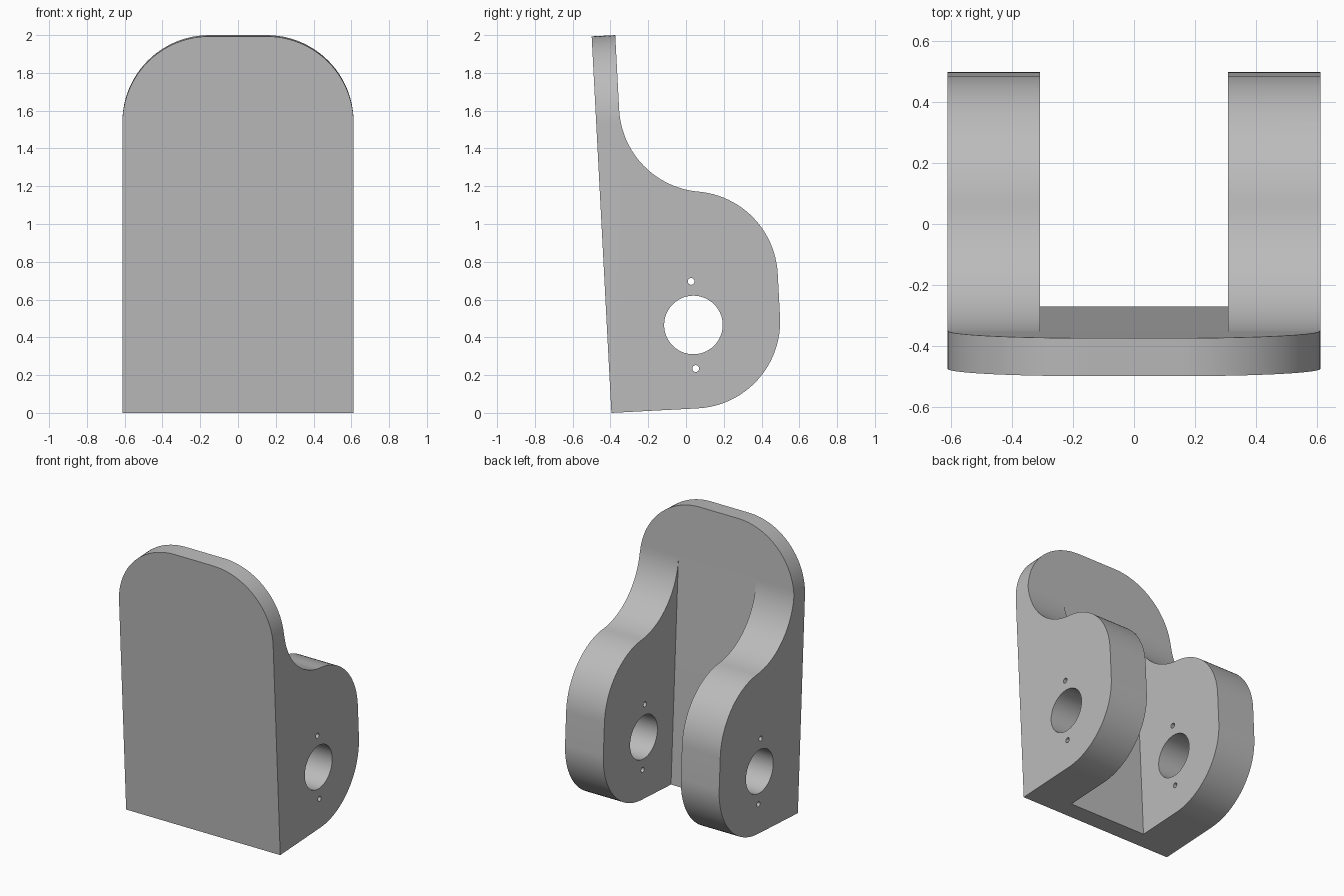
import bpy, bmesh, math
from mathutils import Vector

cube = bpy.data.objects.get("Cube")
if cube:
    bpy.data.objects.remove(cube, do_unlink=True)

HALF_W, HEIGHT, THICK = 0.612, 1.996, 0.125   # back plate
SLOT = 0.308                                  # half gap between the two lugs
DEPTH, R = 0.918, 0.46                        # lug reach and shared corner radius
LUG_LOW, LUG_HIGH = 0.46, 0.69                # heights of the lug arc centres
HOLE_Z = 0.442
TILT = math.radians(3)

grey = bpy.data.materials.new("plain grey")
grey.use_nodes = True
colour = (0.5, 0.5, 0.5, 1)
grey.diffuse_color = colour
grey.node_tree.nodes["Principled BSDF"].inputs["Base Color"].default_value = colour


def arc(cx, cy, r, start, end, steps=24):
    angles = [math.radians(start + (end - start) * i / steps) for i in range(steps + 1)]
    return [(cx + r * math.cos(a), cy + r * math.sin(a)) for a in angles]


def prism(name, points, axis, low, high):
    """Extrude a closed profile along x or y."""
    bm = bmesh.new()
    place = (lambda a, b: (low, a, b)) if axis == "x" else (lambda a, b: (a, low, b))
    face = bm.faces.new([bm.verts.new(place(a, b)) for a, b in points])
    moved = bmesh.ops.extrude_face_region(bm, geom=[face])["geom"]
    shift = Vector((high - low, 0, 0)) if axis == "x" else Vector((0, high - low, 0))
    bmesh.ops.translate(bm, vec=shift, verts=[v for v in moved if isinstance(v, bmesh.types.BMVert)])
    bmesh.ops.recalc_face_normals(bm, faces=bm.faces)
    mesh = bpy.data.meshes.new(name)
    bm.to_mesh(mesh)
    bm.free()
    mesh.materials.append(grey)
    obj = bpy.data.objects.new(name, mesh)
    bpy.context.collection.objects.link(obj)
    return obj


def combine(body, tool, operation):
    mod = body.modifiers.new("shape", "BOOLEAN")
    mod.operation, mod.solver, mod.object = operation, "EXACT", tool
    bpy.context.view_layer.objects.active = body
    bpy.ops.object.modifier_apply(modifier=mod.name)
    bpy.data.objects.remove(tool, do_unlink=True)


# Side profile: plate, concave fillet flowing into the rounded lug
arc_y, fillet_y = DEPTH - R, THICK + R
fillet_z = LUG_HIGH + math.sqrt((2 * R) ** 2 - (fillet_y - arc_y) ** 2)
lean = math.degrees(math.atan2(fillet_z - LUG_HIGH, fillet_y - arc_y))
side = [(0, HEIGHT), (0, 0)]
side += arc(arc_y, LUG_LOW, R, -90, 0)
side += arc(arc_y, LUG_HIGH, R, 0, lean)
side += arc(fillet_y, fillet_z, R, 180 + lean, 180)[1:]
side += [(THICK, HEIGHT)]
bracket = prism("bracket", side, "x", -HALF_W, HALF_W)

# Rounded upper corners of the plate
corner_x, corner_z = HALF_W - R, HEIGHT - R
front = [(-HALF_W, -0.1), (HALF_W, -0.1)]
front += arc(corner_x, corner_z, R, 0, 90) + arc(-corner_x, corner_z, R, 90, 180)
combine(bracket, prism("front_outline", front, "y", -0.1, 1.2), "INTERSECT")

# Slot that separates the two lugs
slot = [(THICK, -0.1), (1.2, -0.1), (1.2, fillet_z), (THICK, fillet_z)]
combine(bracket, prism("lug_slot", slot, "x", -SLOT, SLOT), "DIFFERENCE")

# Pivot bore and the two small pin holes through both lugs
for offset, radius, sides in ((0, 0.155, 64), (0.231, 0.018, 24), (-0.231, 0.018, 24)):
    ring = arc(arc_y, HOLE_Z + offset, radius, 0, 360, sides)[:-1]
    combine(bracket, prism("hole_cutter", ring, "x", -1, 1), "DIFFERENCE")

# Lean the bracket and smooth its curves
bracket.rotation_euler.x = TILT
bracket.location.y = -0.395
bpy.ops.object.select_all(action="DESELECT")
bracket.select_set(True)
bpy.context.view_layer.objects.active = bracket
bpy.ops.object.transform_apply(location=True, rotation=True, scale=True)
bpy.ops.object.shade_smooth_by_angle(angle=math.radians(30))
